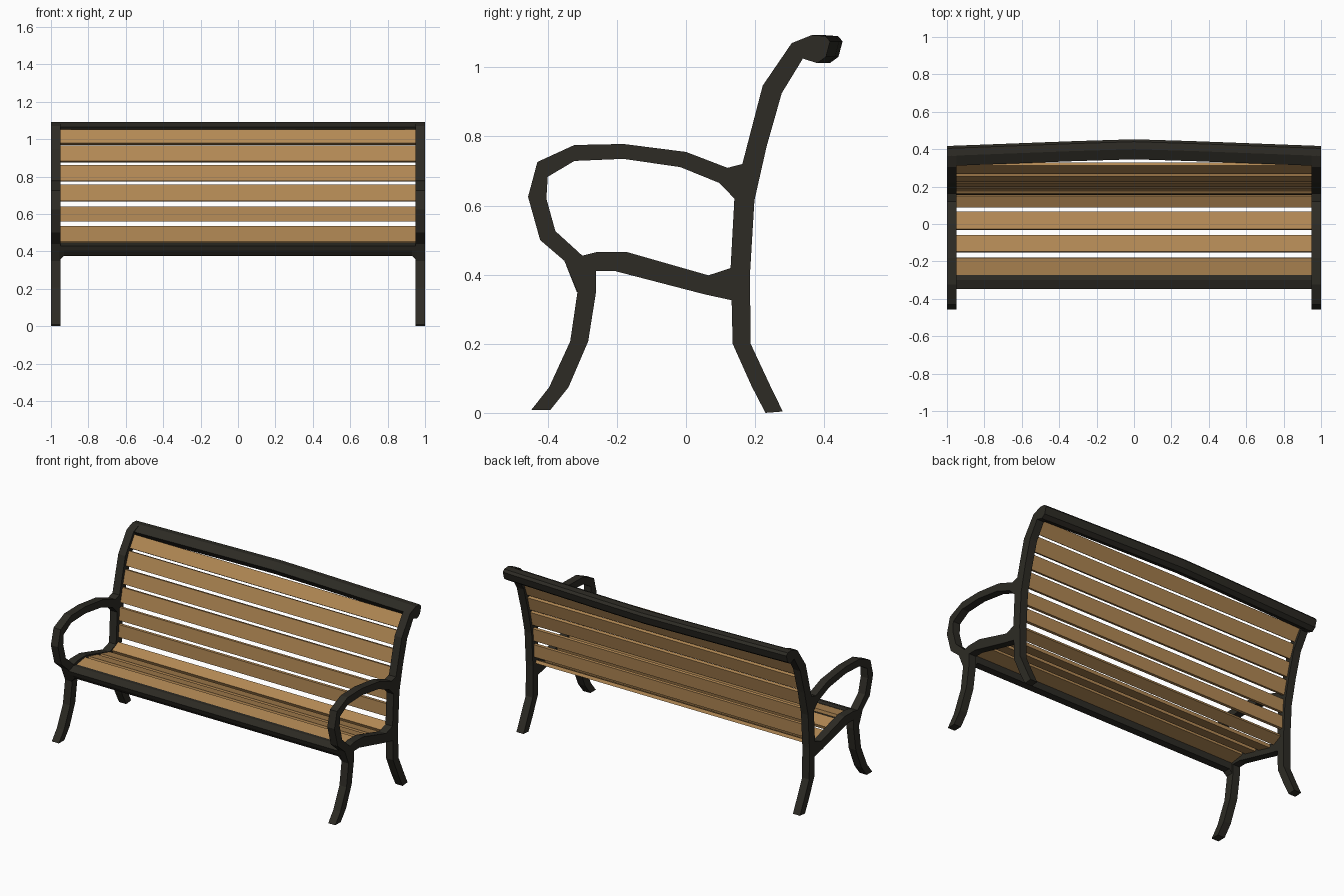
import bpy, bmesh
from mathutils import Matrix, Vector

if "Cube" in bpy.data.objects:
    bpy.data.objects.remove(bpy.data.objects["Cube"])


def material(name, rgb):
    m = bpy.data.materials.new(name)
    m.diffuse_color = (*rgb, 1)
    m.use_nodes = True
    m.node_tree.nodes["Principled BSDF"].inputs["Base Color"].default_value = m.diffuse_color
    return m


IRON = material("dark_iron", (0.026, 0.024, 0.018))
WOOD = material("wood", (0.45, 0.25, 0.09))


def finish(name, bm, mat):
    bmesh.ops.remove_doubles(bm, verts=bm.verts, dist=0.0005)
    bmesh.ops.recalc_face_normals(bm, faces=bm.faces)
    me = bpy.data.meshes.new(name)
    bm.to_mesh(me)
    bm.free()
    me.materials.clear()
    me.materials.append(mat)
    ob = bpy.data.objects.new(name, me)
    bpy.context.collection.objects.link(ob)
    return ob


def loft(name, stations, mat):
    """Join (x, yz-section) stations into a closed bar."""
    bm = bmesh.new()
    rings = [[bm.verts.new((x, y, z)) for y, z in sec] for x, sec in stations]
    n = len(rings[0])
    for a, b in zip(rings, rings[1:]):
        for i in range(n):
            j = (i + 1) % n
            bm.faces.new((a[i], a[j], b[j], b[i]))
    bm.faces.new(rings[0])
    bm.faces.new(rings[-1])
    return finish(name, bm, mat)


def slat(name, a, b, thick=0.02):
    """Flat board whose cross-section runs from a to b in yz."""
    a, b = Vector(a), Vector(b)
    d = (b - a).normalized()
    n = Vector((-d.y, d.x)) * thick / 2
    sec = [a - n, b - n, b + n, a + n]
    loft(name, [(-0.955, sec), (0.955, sec)], WOOD)


# Side frames: cast outline with an armrest opening
outline = [
    (0.23, 0), (0.28, 0.004), (0.243, 0.08), (0.187, 0.2), (0.185, 0.4),
    (0.198, 0.615), (0.233, 0.77), (0.277, 0.925), (0.338, 1.025),
    (0.38, 1.012), (0.405, 1.03), (0.417, 1.075), (0.404, 1.09),
    (0.364, 1.093), (0.306, 1.07), (0.222, 0.947), (0.163, 0.72),
    (0.12, 0.709), (0.0, 0.755), (-0.181, 0.778), (-0.323, 0.775),
    (-0.43, 0.726), (-0.457, 0.625), (-0.422, 0.5), (-0.352, 0.44),
    (-0.314, 0.35), (-0.335, 0.207), (-0.396, 0.074), (-0.448, 0.008),
    (-0.393, 0.008), (-0.34, 0.074), (-0.283, 0.207), (-0.26, 0.352),
    (-0.26, 0.41), (-0.204, 0.41), (0.054, 0.343), (0.132, 0.326),
    (0.135, 0.2), (0.19, 0.077)]
opening = [
    (-0.30, 0.455), (-0.378, 0.526), (-0.404, 0.62), (-0.4, 0.683),
    (-0.323, 0.729), (-0.181, 0.735), (-0.016, 0.711), (0.097, 0.665),
    (0.14, 0.62), (0.129, 0.419), (0.065, 0.398), (-0.17, 0.465),
    (-0.26, 0.465)]


def side_frame(name, x):
    cu = bpy.data.curves.new(name + "_profile", 'CURVE')
    cu.dimensions = '2D'
    cu.fill_mode = 'BOTH'
    cu.extrude = 0.025
    for pts in (outline, opening):
        sp = cu.splines.new('POLY')
        sp.points.add(len(pts) - 1)
        for p, (y, z) in zip(sp.points, pts):
            p.co = (y, z, 0, 1)
        sp.use_cyclic_u = True
    tmp = bpy.data.objects.new(name + "_profile", cu)
    bpy.context.collection.objects.link(tmp)
    dg = bpy.context.evaluated_depsgraph_get()
    me = bpy.data.meshes.new_from_object(tmp.evaluated_get(dg))
    bpy.data.objects.remove(tmp)
    # profile plane -> yz, depth -> x
    me.transform(Matrix(((0, 0, 1, x), (1, 0, 0, 0), (0, 1, 0, 0), (0, 0, 0, 1))))
    bm = bmesh.new()
    bm.from_mesh(me)
    bpy.data.meshes.remove(me)
    ob = finish(name, bm, IRON)
    for p in ob.data.polygons:
        p.use_smooth = False


side_frame("side_frame_left", -0.975)
side_frame("side_frame_right", 0.975)

# Top rail, bowed backwards in the middle
rail = [(0.31, 1.066), (0.364, 1.093), (0.404, 1.09), (0.417, 1.075),
        (0.405, 1.03), (0.38, 1.012), (0.335, 1.03)]
loft("top_rail", [(x, [(y + s, z) for y, z in rail]) for x, s in
                  ((-1, 0), (-0.32, 0.026), (0, 0.036), (0.32, 0.026), (1, 0))], IRON)

# Front seat rail, flared down where it meets the legs
def front_section(low):
    return [(-0.348, 0.43), (-0.30, 0.447), (-0.272, 0.445),
            (-0.268, low), (-0.316, low), (-0.338, 0.405)]


loft("front_seat_rail", [(x, front_section(z)) for x, z in
                         ((-0.955, 0.35), (-0.93, 0.378), (0.93, 0.378), (0.955, 0.35))], IRON)

# Seat slats
for i, (a, b) in enumerate([((-0.272, 0.433), (-0.18, 0.447)),
                            ((-0.15, 0.44), (-0.06, 0.417)),
                            ((-0.03, 0.411), (0.065, 0.386)),
                            ((0.092, 0.388), (0.155, 0.418))]):
    slat(f"seat_slat_{i + 1}", a, b)

# Back slats, following the centre line of the rear posts
spine = [(0.163, 0.42), (0.17, 0.615), (0.2, 0.745), (0.25, 0.937), (0.325, 1.05)]


def spine_point(z):
    for (y0, z0), (y1, z1) in zip(spine, spine[1:]):
        if z <= z1:
            return (y0 + (y1 - y0) * (z - z0) / (z1 - z0), z)


for i, (lo, hi) in enumerate([(0.455, 0.535), (0.56, 0.64), (0.668, 0.756),
                              (0.775, 0.86), (0.88, 0.963), (0.975, 1.045)]):
    slat(f"back_slat_{i + 1}", spine_point(lo), spine_point(hi))
